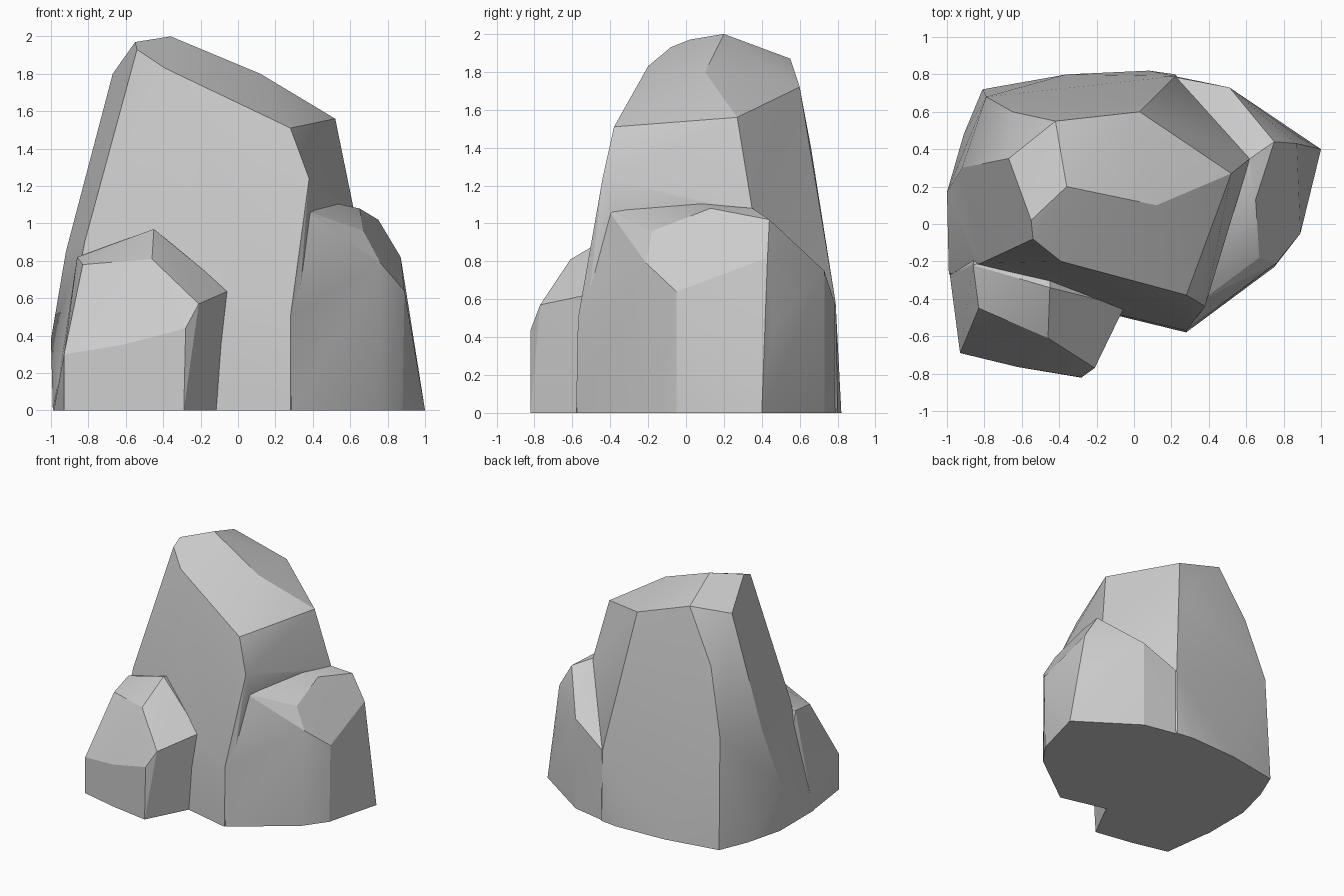
import bpy, bmesh, math

if "Cube" in bpy.data.objects:
    bpy.data.objects.remove(bpy.data.objects["Cube"])


def boulder(name, pts):
    """Convex chiselled stone wrapped around its corner points."""
    bm = bmesh.new()
    for p in pts:
        bm.verts.new(p)
    hull = bmesh.ops.convex_hull(bm, input=bm.verts[:])
    loose = {v for v in hull["geom_interior"] + hull["geom_unused"]
             if isinstance(v, bmesh.types.BMVert)}
    bmesh.ops.delete(bm, geom=list(loose), context='VERTS')
    bmesh.ops.dissolve_limit(bm, angle_limit=math.radians(1),
                             verts=bm.verts[:], edges=bm.edges[:])
    bmesh.ops.recalc_face_normals(bm, faces=bm.faces[:])
    me = bpy.data.meshes.new(name)
    bm.to_mesh(me)
    bm.free()
    ob = bpy.data.objects.new(name, me)
    bpy.context.collection.objects.link(ob)
    return ob


# Tall main rock: crown, shoulders, base
main = boulder("main_rock", [
    (-.36, .20, 2.0), (-.55, .02, 1.97), (-.54, -.08, 1.93), (-.39, -.20, 1.83),
    (.12, .10, 1.80), (.28, -.38, 1.51), (.38, -.44, 1.24), (.52, .27, 1.56),
    (-.42, .55, 1.87), (-.67, .35, 1.80), (.03, .60, 1.72),
    (-.65, .60, 1.45), (.03, .66, 1.40), (.62, .35, 1.07), (-.79, .68, .92),
    (-.92, .30, .85), (-.82, -.21, .90), (.22, .79, .58), (-1, .17, .38),
    (.28, -.57, .50), (.28, -.58, 0), (-.99, -.27, 0), (-.99, .17, 0),
    (-.91, .48, 0), (-.81, .72, 0), (-.36, .80, 0), (.08, .82, 0), (.22, .80, 0),
])

# Lower rock on the right
right = boulder("right_rock", [
    (.36, -.41, 1.07), (.46, .05, 1.12), (.62, .35, 1.08), (.65, .13, 1.08),
    (.67, -.18, .96), (.75, .44, 1.02), (.87, .43, .82), (.89, -.05, .64),
    (.76, -.21, .79), (.51, .73, .75), (.22, .785, .58), (.89, .46, .45),
    (.283, -.565, .50), (.285, -.575, 0), (.88, -.05, 0), (.75, -.23, 0),
    (1, .40, 0), (.77, .55, 0), (.51, .73, 0), (.22, .79, 0), (0, 0, 0), (.1, 0, .9),
])

# Small rock at the front left
front = boulder("front_rock", [
    (-.86, -.22, .82), (-.45, -.34, .97), (-.05, -.44, .64), (-.46, -.61, .81),
    (-.83, -.45, .78), (-.21, -.77, .57), (-.28, -.82, .44), (-.93, -.69, .30),
    (-.62, -.765, .35), (-.29, -.82, 0), (-.62, -.765, 0), (-.93, -.69, 0),
    (-.11, -.47, 0), (-.985, -.27, 0), (-.1, -.2, 0), (-.85, 0, 0),
    (-.45, -.1, .9), (-.1, -.3, .6),
])

# Fuse the three stones into one rock formation
bpy.context.view_layer.objects.active = main
main.select_set(True)
for part in (right, front):
    mod = main.modifiers.new("fuse", 'BOOLEAN')
    mod.operation, mod.solver, mod.object = 'UNION', 'EXACT', part
    bpy.ops.object.modifier_apply(modifier=mod.name)
    bpy.data.objects.remove(part)
main.name = "rock_formation"
bpy.ops.object.shade_smooth_by_angle(angle=math.radians(20))
